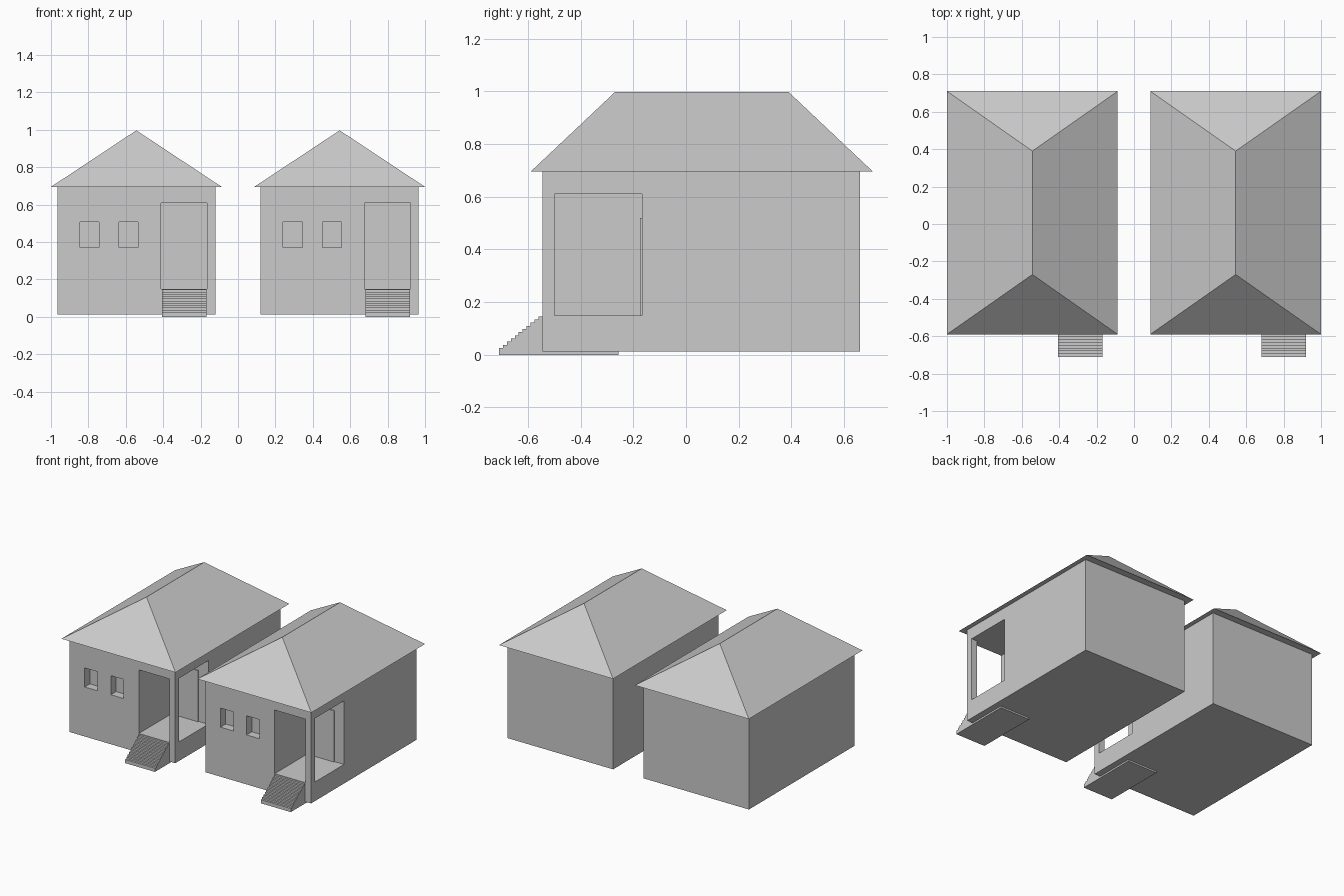
import bpy
import bmesh

cube = bpy.data.objects.get("Cube")
if cube:
    bpy.data.objects.remove(cube, do_unlink=True)

CENTRE = 0.5435          # distance of each house from the middle
FLOOR, CEILING = 0.15, 0.61
FRONT, BACK = -0.545, 0.66
HALF = 0.4225            # half width of the walls
PORCH_LEFT, PORCH_BACK = 0.132, -0.167


def finish(name, bm):
    bmesh.ops.recalc_face_normals(bm, faces=bm.faces[:])
    mesh = bpy.data.meshes.new(name)
    bm.to_mesh(mesh)
    bm.free()
    obj = bpy.data.objects.new(name, mesh)
    bpy.context.collection.objects.link(obj)
    return obj


def box(name, x, y, z):
    """Box from three (low, high) ranges."""
    bm = bmesh.new()
    bmesh.ops.create_cube(bm, size=1)
    for v in bm.verts:
        v.co = [r[0] if c < 0 else r[1] for c, r in zip(v.co, (x, y, z))]
    return finish(name, bm)


def cut(target, cutter):
    cutter.hide_render = True
    mod = target.modifiers.new("cut", 'BOOLEAN')
    mod.operation = 'DIFFERENCE'
    mod.solver = 'EXACT'
    mod.object = cutter
    bpy.context.view_layer.objects.active = target
    bpy.ops.object.modifier_apply(modifier=mod.name)
    bpy.data.objects.remove(cutter, do_unlink=True)


def hip_roof(name):
    bm = bmesh.new()
    eave = [bm.verts.new((x, y, 0.695)) for x, y in
            ((-0.4565, -0.59), (0.4565, -0.59), (0.4565, 0.71), (-0.4565, 0.71))]
    near, far = (bm.verts.new((0, y, 0.997)) for y in (-0.27, 0.39))
    a, b, c, d = eave
    for face in ((d, c, b, a), (a, b, near), (b, c, far, near),
                 (c, d, far), (d, a, near, far)):
        bm.faces.new(face)
    return finish(name, bm)


def stairs(name, x0, x1, count=11):
    """Stepped side profile extruded across the width."""
    start, low, top = -0.71, 0.026, 0.146
    run, rise = (FRONT - start) / count, (top - low) / (count - 1)
    profile = [(start, 0)]
    for i in range(count):
        z = low + i * rise
        profile += [(start + i * run, z), (start + (i + 1) * run, z)]
    profile[-1] = (-0.257, top)
    profile.append((-0.257, 0))
    bm = bmesh.new()
    face = bm.faces.new([bm.verts.new((x0, y, z)) for y, z in profile])
    ext = bmesh.ops.extrude_face_region(bm, geom=[face])
    moved = [g for g in ext["geom"] if isinstance(g, bmesh.types.BMVert)]
    bmesh.ops.translate(bm, verts=moved, vec=(x1 - x0, 0, 0))
    return finish(name, bm)


# Walls with open corner porch and recessed windows
walls = box("walls", (-HALF, HALF), (FRONT, BACK), (0.012, 0.695))
cut(walls, box("porch_cutter", (PORCH_LEFT, 1), (-1, PORCH_BACK), (FLOOR, CEILING)))
for x in (-0.302, -0.093):
    cut(walls, box("window_cutter", (x, x + 0.103), (-1, FRONT + 0.06), (0.37, 0.508)))

# Roof, porch post, door and steps
parts = [
    walls,
    hip_roof("roof"),
    box("porch_post", (HALF - 0.045, HALF), (FRONT, FRONT + 0.045), (FLOOR, CEILING)),
    box("door", (0.174, 0.346), (PORCH_BACK - 0.008, PORCH_BACK + 0.01), (FLOOR, 0.52)),
    stairs("front_steps", 0.137, 0.376),
]

# Second identical house alongside
for part in parts:
    twin = part.copy()
    bpy.context.collection.objects.link(twin)
    base = part.name
    part.name, twin.name = "right_" + base, "left_" + base
    part.location.x, twin.location.x = -CENTRE, CENTRE
